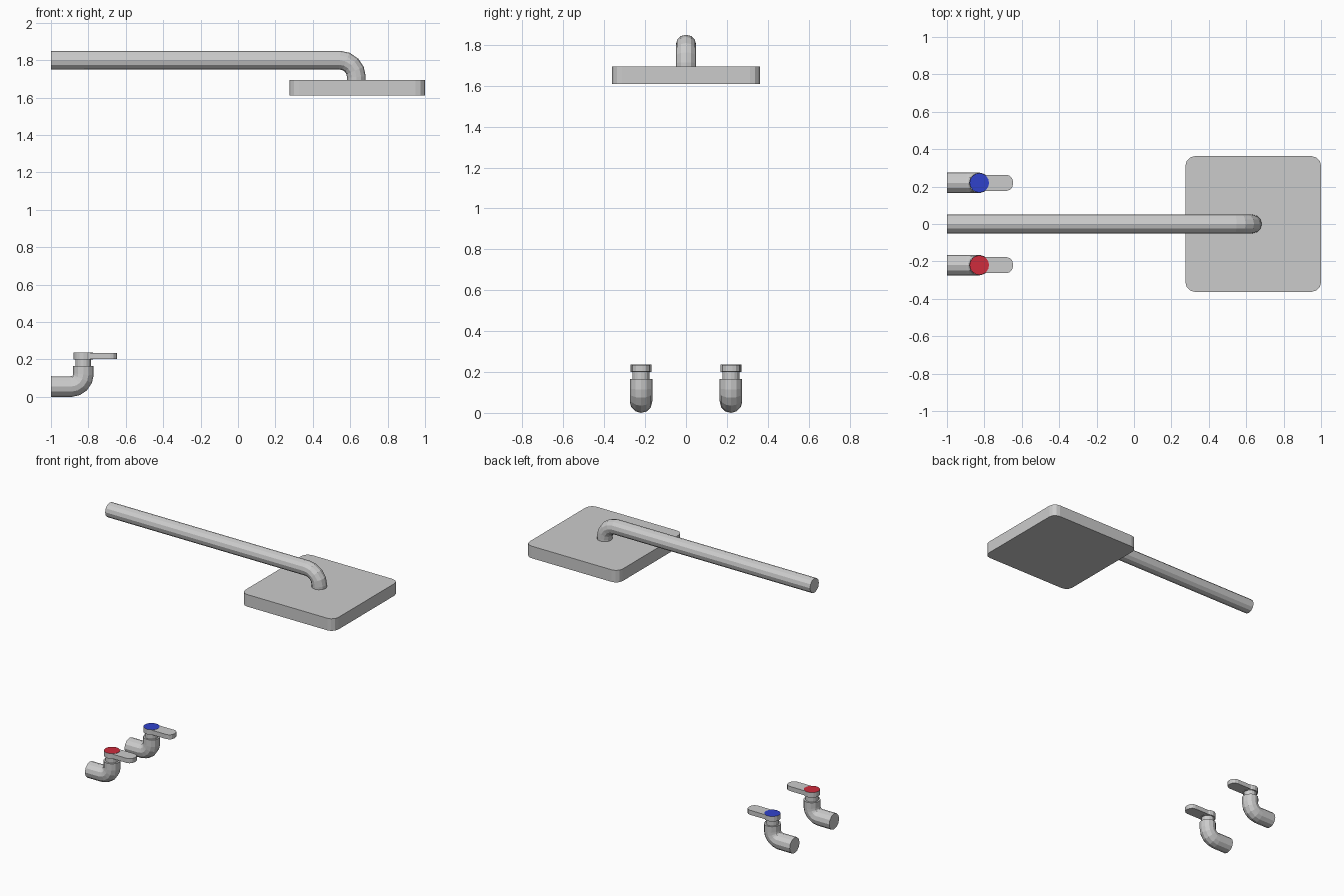
import bpy, bmesh, math

if "Cube" in bpy.data.objects:
    bpy.data.objects.remove(bpy.data.objects["Cube"])

def material(name, rgb):
    m = bpy.data.materials.new(name)
    m.diffuse_color = (*rgb, 1)
    m.use_nodes = True
    m.node_tree.nodes["Principled BSDF"].inputs["Base Color"].default_value = m.diffuse_color
    return m

chrome = material("light_grey_metal", (0.6, 0.6, 0.6))
red = material("hot_red", (0.62, 0.025, 0.045))
blue = material("cold_blue", (0.03, 0.055, 0.6))

def pipe(name, points, radius):
    """Twelve-sided capped tube swept along points, as a mesh."""
    cu = bpy.data.curves.new(name, 'CURVE')
    cu.dimensions = '3D'
    cu.bevel_depth = radius
    cu.bevel_resolution = 4
    cu.use_fill_caps = True
    sp = cu.splines.new('POLY')
    sp.points.add(len(points) - 1)
    for p, co in zip(sp.points, points):
        p.co = (*co, 1)
    sp.use_smooth = False
    cu.materials.append(chrome)
    ob = bpy.data.objects.new(name, cu)
    bpy.context.collection.objects.link(ob)
    bpy.ops.object.select_all(action='DESELECT')
    ob.select_set(True)
    bpy.context.view_layer.objects.active = ob
    bpy.ops.object.convert(target='MESH')
    return bpy.context.object

def elbow(cx, cz, r, start, end, y, segs):
    """Quarter arc path in the xz plane."""
    out = []
    for i in range(segs + 1):
        a = math.radians(start + (end - start) * i / segs)
        out.append((cx + r * math.cos(a), y, cz + r * math.sin(a)))
    return out

def prism(name, outline, z0, z1, mats, top_index=0):
    """Extrude an xy outline from z0 to z1; the top can have its own colour."""
    bm = bmesh.new()
    f = bm.faces.new([bm.verts.new((x, y, z0)) for x, y in outline])
    res = bmesh.ops.extrude_face_region(bm, geom=[f])
    for v in res['geom']:
        if isinstance(v, bmesh.types.BMVert):
            v.co.z = z1
    bmesh.ops.recalc_face_normals(bm, faces=bm.faces)
    for f in bm.faces:
        if f.normal.z > 0.9:
            f.material_index = top_index
    me = bpy.data.meshes.new(name)
    bm.to_mesh(me)
    bm.free()
    for m in mats:
        me.materials.append(m)
    ob = bpy.data.objects.new(name, me)
    bpy.context.collection.objects.link(ob)
    return ob

def circle(cx, cy, r, n=16):
    return [(cx + r * math.cos(2 * math.pi * i / n), cy + r * math.sin(2 * math.pi * i / n))
            for i in range(n)]

def rounded_rect(x0, x1, y0, y1, r, segs):
    pts = []
    corners = [(x1 - r, y1 - r), (x0 + r, y1 - r), (x0 + r, y0 + r), (x1 - r, y0 + r)]
    for k, (cx, cy) in enumerate(corners):
        for i in range(segs + 1):
            a = math.pi / 2 * (k + i / segs)
            pts.append((cx + r * math.cos(a), cy + r * math.sin(a)))
    return pts

# Shower arm, bending down into the head
pipe("shower_arm", [(-1, 0, 1.8)] + elbow(0.543, 1.71, 0.09, 90, 0, 0, 4)
     + [(0.633, 0, 1.69)], 0.05)

# Square shower head
prism("shower_head", rounded_rect(0.275, 1.0, -0.3625, 0.3625, 0.05, 3), 1.61, 1.695, [chrome])

# Two taps
for side, y, paint in (("hot", -0.22, red), ("cold", 0.22, blue)):
    cx = -0.827
    pipe(side + "_tap_pipe", [(-1, y, 0.055)]
         + elbow(cx - 0.065, 0.12, 0.065, -90, 0, y, 4) + [(cx, y, 0.165)], 0.055)
    prism(side + "_tap_neck", circle(cx, y, 0.042), 0.15, 0.21, [chrome])
    # Lever starts under the coloured disc
    prism(side + "_tap_lever", rounded_rect(cx - 0.02, -0.647, y - 0.043, y + 0.043, 0.036, 3),
          0.202, 0.234, [chrome])
    prism(side + "_tap_cap", circle(cx, y, 0.052), 0.2, 0.236, [chrome, paint], 1)
